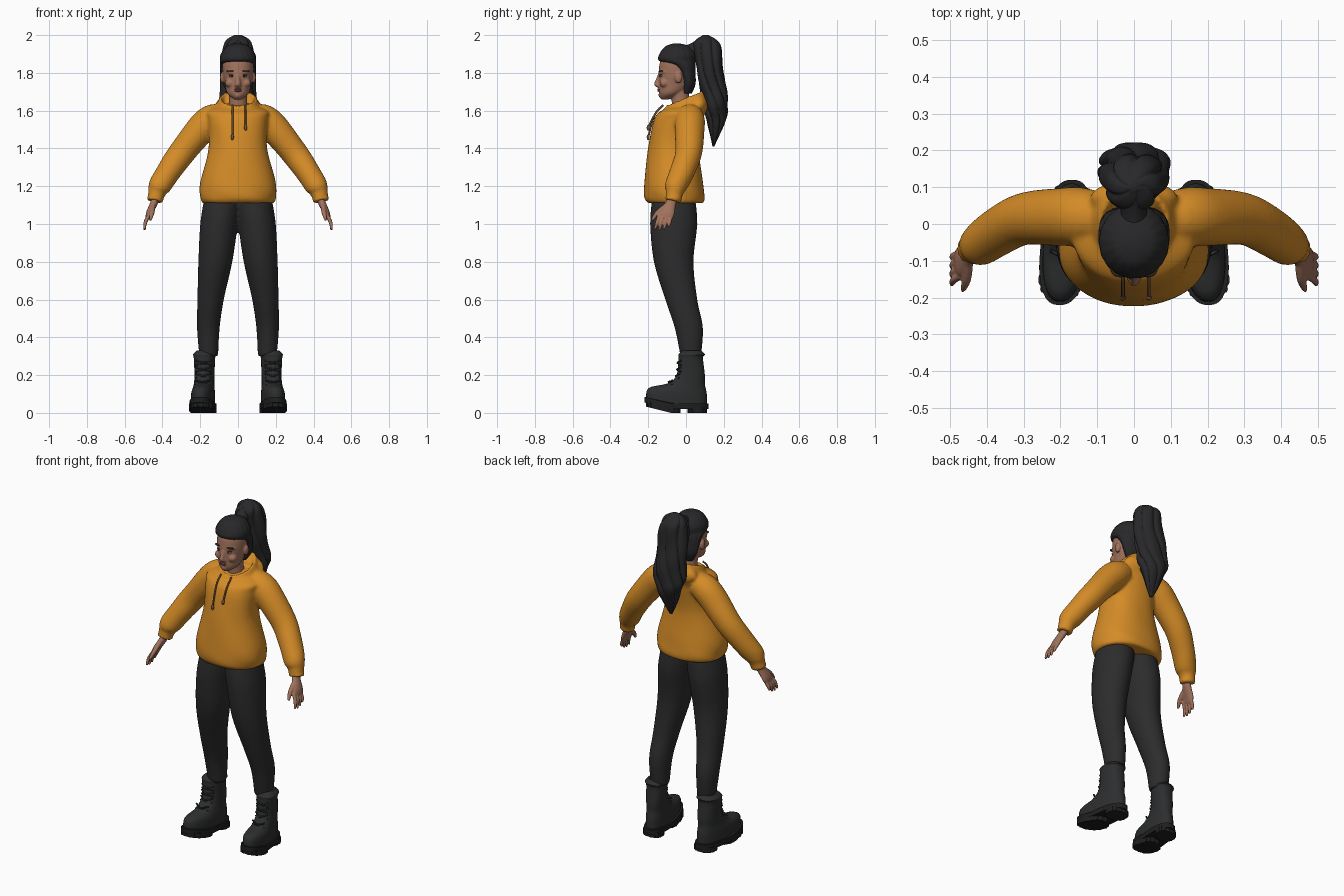
import bpy, bmesh
from math import sin, cos, pi, copysign
from mathutils import Vector, Matrix

default = bpy.data.objects.get("Cube")
if default:
    bpy.data.objects.remove(default, do_unlink=True)


def material(name, red, green, blue):
    mat = bpy.data.materials.new(name)
    mat.use_nodes = True
    mat.diffuse_color = (red, green, blue, 1)
    shader = mat.node_tree.nodes["Principled BSDF"]
    shader.inputs["Base Color"].default_value = mat.diffuse_color
    shader.inputs["Roughness"].default_value = .8
    return mat


orange = material("orange cloth", .66, .26, .02)
cord_brown = material("brown cord", .2, .1, .04)
skin = material("skin", .36, .17, .11)
lip_red = material("lip", .26, .09, .07)
trouser_black = material("charcoal trousers", .025, .025, .026)
boot_black = material("boot leather", .026, .027, .028)
sole_black = material("boot rubber", .014, .014, .015)
hair_black = material("black hair", .021, .021, .023)
eye_white = material("eye white", .4, .36, .33)
eye_dark = material("dark brown", .03, .02, .01)

sideways, forwards, upwards = Vector((1, 0, 0)), Vector((0, 1, 0)), Vector((0, 0, 1))
both_sides = ((1, "left"), (-1, "right"))


def smooth_path(points, steps):
    """Catmull-Rom samples through tuples of position and radii."""
    samples = []
    last = len(points) - 1
    for i in range(last):
        window = points[max(i - 1, 0)], points[i], points[i + 1], points[min(i + 2, last)]
        for j in range(steps):
            t = j / steps
            samples.append([b + t / 2 * (c - a + t * (2 * a - 5 * b + 4 * c - d
                                                      + t * (3 * b - a - 3 * c + d)))
                            for a, b, c, d in zip(*window)])
    samples.append(points[last])
    return samples


def tube(bm, points, across=None, sides=24, steps=4, power=2, shape=None):
    """Loft ellipses (x, y, z, radius, radius along across); level rings without across."""
    path = smooth_path(points, steps)
    last = len(path) - 1
    rings = []
    for i, point in enumerate(path):
        u, v = sideways, forwards
        if across:
            ahead, behind = path[min(i + 1, last)], path[max(i - 1, 0)]
            direction = (Vector(ahead[:3]) - Vector(behind[:3])).normalized()
            v = (across - direction * across.dot(direction)).normalized()
            u = direction.cross(v)
        ring = []
        for j in range(sides):
            angle = 2 * pi * j / sides
            scale = shape(angle, i / last) if shape else 1
            x, y = [copysign(abs(f(angle)) ** (2 / power), f(angle)) * scale for f in (cos, sin)]
            ring.append(bm.verts.new(Vector(point[:3]) + u * x * point[3] + v * y * point[-1]))
        rings.append(ring)
    for low, high in zip(rings, rings[1:]):
        for j in range(sides):
            bm.faces.new((low[j - 1], low[j], high[j], high[j - 1]))
    bm.faces.new(rings[0])
    bm.faces.new(rings[-1])
    return [vert for ring in rings for vert in ring]


def level(rows):
    """Rows of height, front, back, half width and optional centre become level rings."""
    return [(centre[0] if centre else 0, (front + back) / 2, z, half, (back - front) / 2)
            for z, front, back, half, *centre in rows]


def flip(points, side):
    return [(side * x, *rest) for x, *rest in points]


def ball(bm, centre, size):
    placing = Matrix.Translation(centre) @ Matrix.Diagonal((*size, 1))
    bmesh.ops.create_uvsphere(bm, u_segments=20, v_segments=12, radius=1, matrix=placing)


def finish(name, bm, mat, voxel=None, sharp=False):
    """Turn the bmesh into an object, optionally fused into one skin."""
    bmesh.ops.recalc_face_normals(bm, faces=bm.faces)
    mesh = bpy.data.meshes.new(name)
    bm.to_mesh(mesh)
    bm.free()
    mesh.materials.append(mat)
    obj = bpy.data.objects.new(name, mesh)
    bpy.context.collection.objects.link(obj)
    for poly in mesh.polygons:
        poly.use_smooth = True
    if voxel:
        fuse = obj.modifiers.new("fuse", "REMESH")
        fuse.mode = "VOXEL"
        fuse.voxel_size = voxel
        fuse.use_smooth_shade = True
        soften = obj.modifiers.new("soften", "SMOOTH")
        soften.iterations = 3
    if sharp:
        bpy.ops.object.select_all(action="DESELECT")
        obj.select_set(True)
        bpy.context.view_layer.objects.active = obj
        bpy.ops.object.shade_smooth_by_angle(angle=.7)


# Hoodie: body, sleeves with cuffs, and folded hood fused into one skin
def body_folds(angle, t):
    return 1 + .01 * sin(5 * angle + 14 * t) * sin(9 * t)


def sleeve_folds(angle, t):
    return 1 + .03 * t * sin(34 * t + 2 * sin(angle))


bm = bmesh.new()
tube(bm, level([(1.11, -.2, .09, .19), (1.14, -.22, .1, .2), (1.22, -.22, .09, .2),
                (1.4, -.2, .07, .155), (1.55, -.17, .09, .16), (1.6, -.13, .1, .16),
                (1.64, -.04, .05, .05)]), sides=48, steps=6, power=2.2, shape=body_folds)
sleeve = [(.1, .02, 1.57, .07), (.17, .02, 1.53, .08), (.31, .01, 1.36, .07),
          (.41, -.05, 1.21, .06), (.43, -.06, 1.165, .046), (.44, -.07, 1.12, .042)]
for side, label in both_sides:
    tube(bm, flip(sleeve, side), across=forwards, steps=8, shape=sleeve_folds)
collar = tube(bm, level([(1.57, -.12, .11, .15), (1.64, -.115, .11, .11),
                         (1.67, -.1, .09, .09), (1.6, -.08, .06, .07)]), sides=40, steps=6)
for vert in collar:
    vert.co.z += .4 * vert.co.y
ball(bm, (0, .07, 1.63), (.12, .05, .06))
finish("hoodie", bm, orange, voxel=.009)

# Drawstrings with knotted tips
bm = bmesh.new()
for x, end in ((-.03, 1.46), (.04, 1.51)):
    cord = [(x, -.12, 1.63), (x, -.165, 1.58), (x, -.2, end)]
    tube(bm, [(*point, .005) for point in cord], across=sideways, sides=8)
    ball(bm, cord[-1], (.008, .008, .016))
finish("drawstrings", bm, cord_brown)

# Trousers
bm = bmesh.new()
leg = level([(1.13, -.18, .05, .1, .08), (1, -.19, .06, .1, .1), (.8, -.17, .04, .09, .12),
             (.6, -.11, .06, .07, .145), (.45, -.06, .09, .06, .157), (.3, -.03, .08, .05, .155)])
for side, label in both_sides:
    tube(bm, flip(leg, side), sides=32, steps=6)
finish("trousers", bm, trouser_black, voxel=.01)


# Boots: the toes turn out and lift a little
def stand_boot(verts, side):
    for vert in verts:
        vert.co.x = side * (vert.co.x + .18 - .1 * vert.co.y)
        vert.co.z += .25 * max(0, -.08 - vert.co.y)


def lugs(angle, t):
    return 1 + .02 * copysign(1, sin(16 * angle))


def slab(bm, front, back, low, high, half, shape=None):
    rows = [(low, front, back, half), (high, front, back, half)]
    return tube(bm, level(rows), sides=96, power=2.5, steps=1, shape=shape)


boot = level([(.03, -.21, .11, .06), (.1, -.2, .11, .06), (.15, -.1, .1, .053),
              (.2, -.05, .1, .052), (.29, -.04, .09, .056), (.31, -.04, .1, .06),
              (.33, -.02, .08, .04)])
for side, label in both_sides:
    bm = bmesh.new()
    verts = tube(bm, boot, sides=36, power=2.3)
    for i in range(4):
        z, y = .16 + .035 * i, -.042 - .05 / (1 + i) ** 2
        for tilt in (-.3, .3):
            lace = [(x, y + abs(x) / 2, z + x * tilt, .005) for x in (-.04, -.02, 0, .02, .04)]
            verts += tube(bm, lace, across=forwards, sides=8)
    stand_boot(verts, side)
    finish(label + "_boot", bm, boot_black, sharp=True)
    bm = bmesh.new()
    verts = slab(bm, -.22, .12, .02, .05, .068)
    verts += slab(bm, .01, .11, 0, .03, .06, lugs)
    verts += slab(bm, -.21, -.03, 0, .03, .065, lugs)
    stand_boot(verts, side)
    finish(label + "_sole", bm, sole_black, sharp=True)

# Hands: palm, thumb and four fingers
palm = [(.435, -.065, 1.15, .02, .027), (.445, -.08, 1.11, .02, .028),
        (.47, -.1, 1.06, .016, .04), (.48, -.11, 1.03, .01, .036)]
thumb = [(.45, -.1, 1.1, .014), (.455, -.15, 1.06, .013), (.465, -.18, 1.02, .007)]
for side, label in both_sides:
    bm = bmesh.new()
    tube(bm, flip(palm, side), across=forwards)
    tube(bm, flip(thumb, side), across=forwards, sides=12)
    for i in range(4):
        base = -.14 + .02 * i
        tip = base - .025 + .004 * i
        finger = [(.47, base, 1.05, .01), (.49, (base + tip) / 2, 1.01, .01),
                  (.495, tip, .967 + .005 * (i - 1) ** 2, .006)]
        tube(bm, flip(finger, side), across=forwards, sides=12)
    finish(label + "_hand", bm, skin, voxel=.004)

# Head, neck, nose, brow, chin, cheeks and ears
bm = bmesh.new()
tube(bm, level([(1.66, -.13, -.09, .02), (1.69, -.143, -.02, .056), (1.74, -.145, .03, .07),
                (1.8, -.145, .04, .08), (1.86, -.137, .04, .08), (1.91, -.11, .03, .06),
                (1.94, -.08, -.01, .03)]), sides=40)
tube(bm, [(0, -.015, 1.57, .055), (0, -.028, 1.65, .048), (0, -.035, 1.74, .05)])
tube(bm, [(0, -.136, 1.8, .009), (0, -.15, 1.76, .011), (0, -.155, 1.74, .014),
          (0, -.14, 1.73, .01)], across=sideways)
ball(bm, (0, -.11, 1.805), (.065, .036, .012))
ball(bm, (0, -.126, 1.682), (.022, .02, .018))
for side, label in both_sides:
    ball(bm, (side * .042, -.114, 1.746), (.027, .026, .024))
    ball(bm, (side * .011, -.147, 1.733), (.009, .011, .008))
    ball(bm, (side * .083, -.04, 1.775), (.012, .02, .03))
finish("head", bm, skin, voxel=.005)

bm = bmesh.new()
for z in (1.705, 1.713):
    ball(bm, (0, -.142, z), (.02, .01, .0055))
finish("lips", bm, lip_red)

# Eyes with irises, lashes and eyebrows
whites, darks = bmesh.new(), bmesh.new()
for side, label in both_sides:
    x = side * .032
    ball(whites, (x, -.13, 1.783), (.015, .011, .006))
    ball(darks, (x, -.137, 1.783), (.006, .006, .006))
    ball(darks, (x, -.13, 1.789), (.017, .012, .003))
    ball(darks, (x * 1.15, -.129, 1.81), (.025, .016, .004))
finish("eyes", whites, eye_white)
finish("eye_details", darks, eye_dark)


# Hair swept back over the skull, gathered into the root of the ponytail
def strands(angle, t):
    return 1.01 - .03 * (1 - abs(sin(9 * angle + 2 * t))) ** 2


def locks(angle, t):
    groove = 1 - abs(sin(3 * angle + 2 * sin(5 * t)))
    return (1.04 - .2 * groove ** 2) * (1 + .04 * sin(22 * t + 2 * angle))


bm = bmesh.new()
tube(bm, level([(1.69, -.02, .03, .05), (1.74, -.02, .05, .08), (1.8, -.04, .05, .09),
                (1.84, -.08, .05, .095), (1.865, -.143, .05, .095), (1.9, -.14, .05, .09),
                (1.94, -.11, .02, .06), (1.955, -.07, -.03, .02)]),
     sides=72, shape=strands)
tube(bm, [(0, -.01, 1.895, .05), (0, .03, 1.92, .035), (0, .1, 1.94, .055)], across=sideways)
finish("hair", bm, hair_black)

# Ponytail with wavy locks
bm = bmesh.new()
tube(bm, level([(2, .09, .12, .02), (1.95, .04, .18, .075), (1.8, .06, .2, .09),
                (1.65, .09, .22, .095), (1.55, .11, .21, .07), (1.41, .14, .15, .01)]),
     sides=90, steps=12, shape=locks)
finish("ponytail", bm, hair_black)
